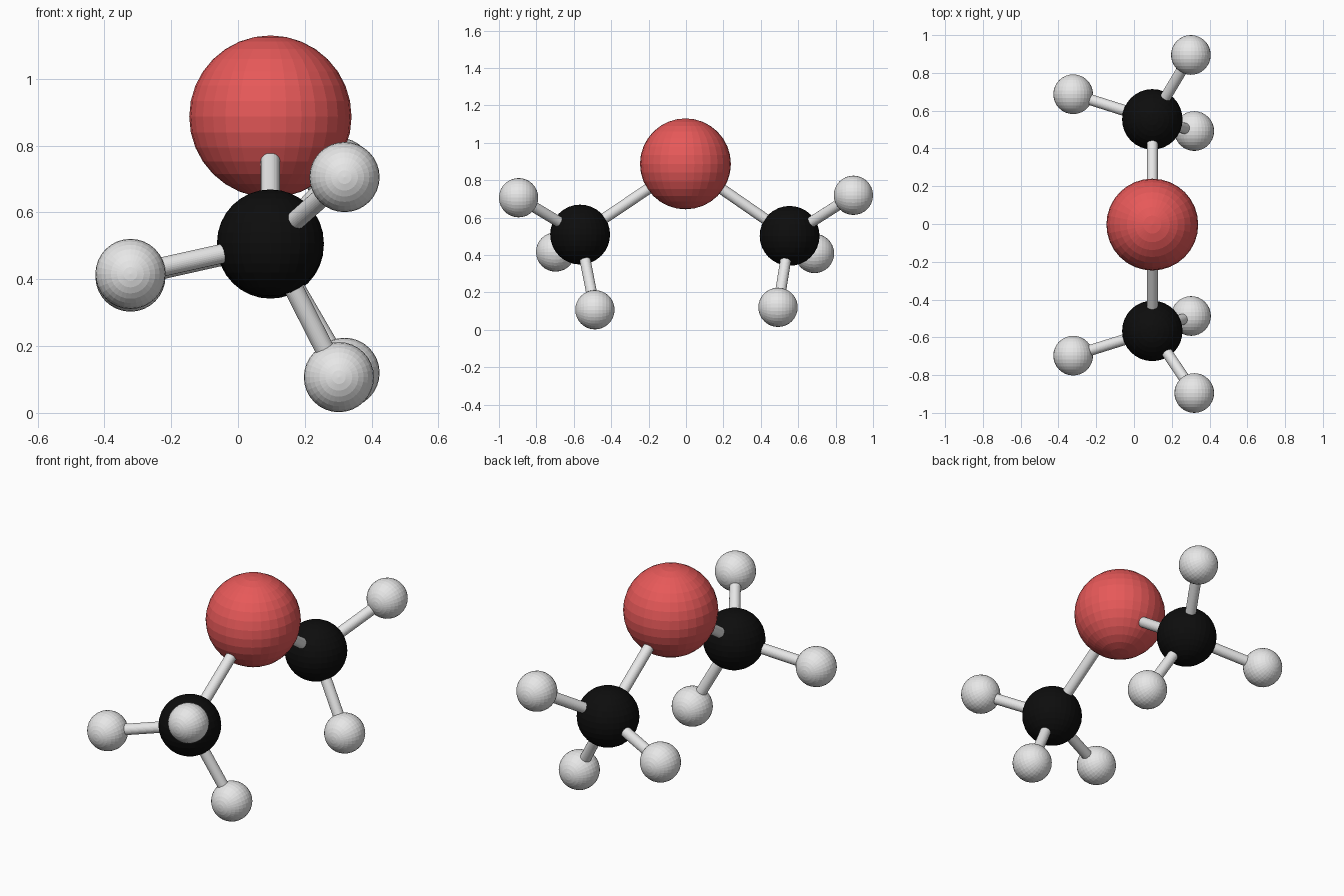
import bpy
import math
from mathutils import Vector

if "Cube" in bpy.data.objects:
    bpy.data.objects.remove(bpy.data.objects["Cube"])


def material(name, rgb):
    m = bpy.data.materials.new(name)
    m.diffuse_color = (*rgb, 1)
    m.use_nodes = True
    m.node_tree.nodes["Principled BSDF"].inputs["Base Color"].default_value = m.diffuse_color
    return m


RED = material("red", (0.8, 0.1, 0.1))
BLACK = material("black", (0.004, 0.004, 0.004))
GREY = material("light grey", (0.8, 0.8, 0.8))


def ball(name, centre, radius, mat, tilt=0.0):
    bpy.ops.mesh.primitive_uv_sphere_add(segments=32, ring_count=16, radius=radius,
                                         location=centre, rotation=(tilt, 0, 0))
    ob = bpy.context.object
    ob.name = name
    ob.data.materials.append(mat)


def bond(name, a, b, radius=0.029):
    a, b = Vector(a), Vector(b)
    d = b - a
    bpy.ops.mesh.primitive_cylinder_add(vertices=32, radius=radius, depth=d.length,
                                        location=(a + b) / 2)
    ob = bpy.context.object
    ob.name = name
    ob.rotation_euler = d.to_track_quat('Z', 'Y').to_euler()
    ob.data.materials.append(GREY)


# Large central ball
centre = (0.097, -0.003, 0.887)
ball("centre_ball", centre, 0.243, RED)

# Two arms: a black ball carrying three small balls each
arms = {
    "front": ((0.097, -0.566, 0.509),
              [(-0.322, -0.697, 0.416), (0.319, -0.895, 0.706), (0.302, -0.487, 0.107)]),
    "back": ((0.097, 0.554, 0.502),
             [(-0.322, 0.687, 0.408), (0.301, 0.895, 0.719), (0.319, 0.492, 0.120)]),
}
for side, (hub, tips) in arms.items():
    ball(side + "_black_ball", hub, 0.160, BLACK)
    bond(side + "_main_rod", centre, hub)
    for label, tip in zip(("left", "upper", "lower"), tips):
        ball(f"{side}_{label}_small_ball", tip, 0.105, GREY, math.pi / 2)
        bond(f"{side}_{label}_rod", hub, tip)
